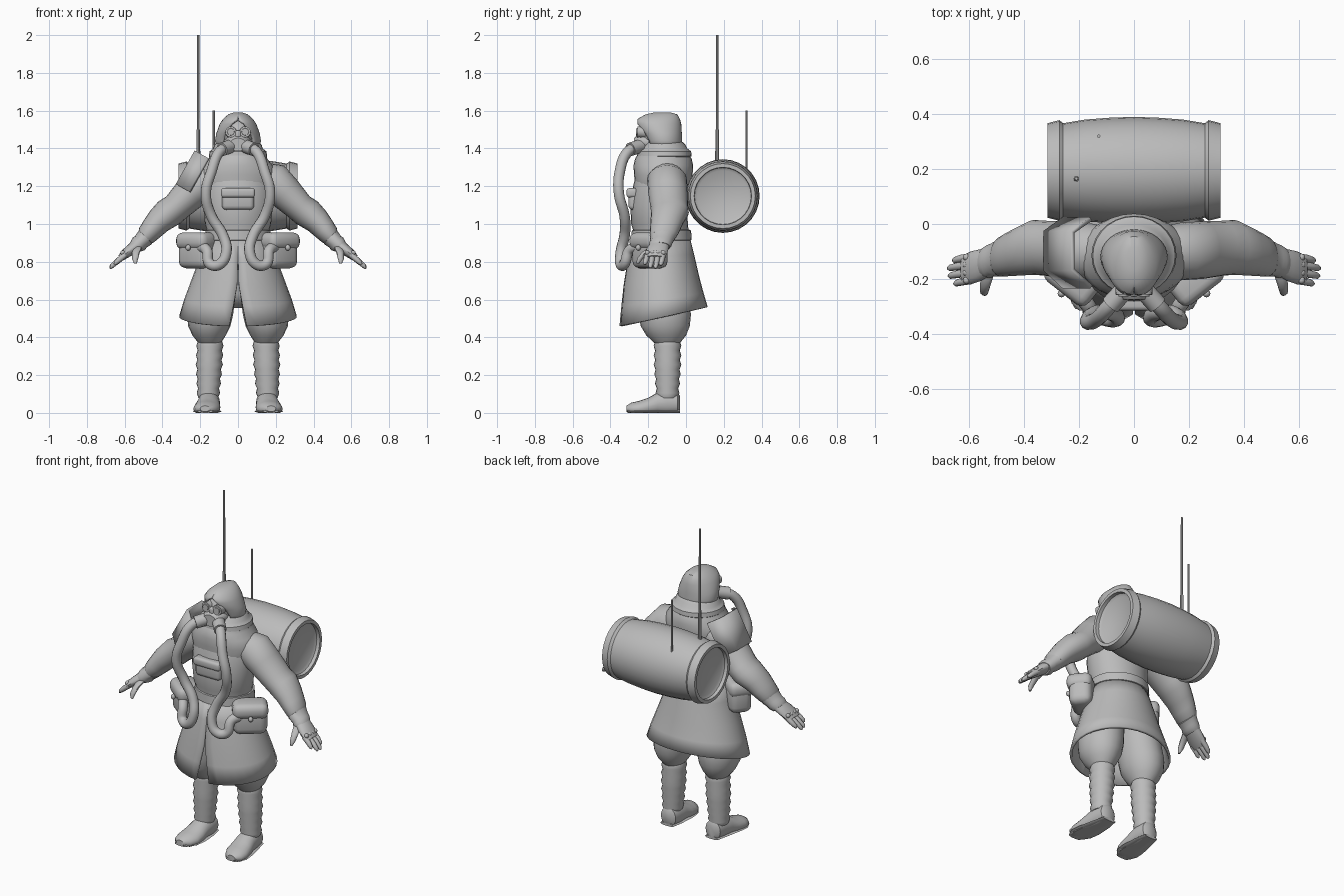
import bpy, bmesh, math
from mathutils import Vector, Matrix

GREY = bpy.data.materials.new("plain_grey")
GREY.diffuse_color = (0.5, 0.5, 0.5, 1)
X, Y, Z = Vector((1, 0, 0)), Vector((0, 1, 0)), Vector((0, 0, 1))


def finish(bm, name, mirror=False, thick=0):
    bmesh.ops.remove_doubles(bm, verts=bm.verts, dist=1e-5)
    bmesh.ops.recalc_face_normals(bm, faces=bm.faces)
    me = bpy.data.meshes.new(name)
    bm.to_mesh(me)
    bm.free()
    me.materials.append(GREY)
    ob = bpy.data.objects.new(name, me)
    bpy.context.collection.objects.link(ob)
    if thick:
        m = ob.modifiers.new("thickness", 'SOLIDIFY')
        m.thickness, m.offset = thick, -1
    if mirror:
        ob.modifiers.new("mirror", 'MIRROR')
    return ob


def loft(name, rings, u=X, v=Y, n=20, mirror=False, floor=False):
    """Closed loft; ring = (x, y, z, radius along u, radius along v)."""
    bm = bmesh.new()
    rows = []
    for x, y, z, a, b in rings:
        row = []
        for i in range(n):
            t = math.tau * i / n
            p = Vector((x, y, z)) + u * a * math.cos(t) + v * b * math.sin(t)
            if floor:
                p.z = max(p.z, 0)
            row.append(bm.verts.new(p))
        rows.append(row)
    for r, s in zip(rows, rows[1:]):
        for i in range(n):
            j = (i + 1) % n
            bm.faces.new((r[i], r[j], s[j], s[i]))
    bm.faces.new(rows[0])
    bm.faces.new(rows[-1])
    return finish(bm, name, mirror)


def shell(name, rings, thick, slope=0, n=32, cap=False):
    """Sheet open at the front; ring = (y, z, rx, ry, half opening angle)."""
    bm = bmesh.new()
    rows = []
    for k, (cy, z, a, b, gap) in enumerate(rings):
        f = slope * k / (len(rings) - 1)
        row = []
        for i in range(n + 1):
            t = -math.pi / 2 + gap + (math.tau - 2 * gap) * i / n
            dy = b * math.sin(t)
            row.append(bm.verts.new((a * math.cos(t), cy + dy, z + f * dy)))
        rows.append(row)
    for r, s in zip(rows, rows[1:]):
        for i in range(n):
            bm.faces.new((r[i], r[i + 1], s[i + 1], s[i]))
    if cap:
        bm.faces.new(rows[-1])
    return finish(bm, name, thick=thick)


def box(name, loc, size, rot=0, bevel=0.02, mirror=False):
    bm = bmesh.new()
    m = Matrix.Translation(loc) @ Matrix.Rotation(rot, 4, 'Z') @ Matrix.Diagonal((*size, 1))
    bmesh.ops.create_cube(bm, size=1, matrix=m)
    bmesh.ops.bevel(bm, geom=bm.edges[:], offset=bevel, segments=3, profile=0.5, affect='EDGES')
    return finish(bm, name, mirror)


def ball(name, loc, size, mirror=False):
    bm = bmesh.new()
    bmesh.ops.create_uvsphere(bm, u_segments=20, v_segments=12, radius=1,
                              matrix=Matrix.Translation(loc) @ Matrix.Diagonal((*size, 1)))
    return finish(bm, name, mirror)


def rod(name, a, b, ra, rb, n=10, mirror=False):
    a, b = Vector(a), Vector(b)
    q = (b - a).to_track_quat('Z', 'Y')
    return loft(name, [(*a, ra, ra), (*b, rb, rb)], q @ X, q @ Y, n, mirror)


# Coat: torso, belt, skirt with front slit, shoulder collar
loft("coat_torso", [(0, -.13, .88, .17, .15), (0, -.13, .95, .16, .145), (0, -.14, 1.0, .175, .15),
                    (0, -.145, 1.1, .185, .15), (0, -.135, 1.2, .185, .145),
                    (0, -.12, 1.3, .16, .135), (0, -.12, 1.38, .11, .11)], n=28)
loft("belt", [(0, -.13, .91, .165, .148), (0, -.13, .915, .175, .16), (0, -.13, .965, .172, .157),
              (0, -.13, .97, .16, .148)], n=28)
shell("coat_skirt", [(-.13, .93, .165, .15, 0), (-.132, .83, .2, .175, .005), (-.13, .7, .248, .2, .02),
                     (-.125, .6, .285, .218, .09), (-.12, .51, .312, .235, .15)], .015, slope=.215)
loft("shoulder_collar", [(0, -.12, 1.21, .195, .15), (0, -.12, 1.26, .205, .155), (0, -.12, 1.31, .185, .158),
                         (0, -.12, 1.345, .155, .15), (0, -.12, 1.365, .15, .138)], n=28)
loft("neck_scarf", [(0, -.115, 1.34, .13, .12), (0, -.115, 1.36, .155, .145), (0, -.115, 1.385, .15, .142),
                    (0, -.115, 1.40, .13, .122), (0, -.115, 1.42, .125, .112), (0, -.115, 1.44, .1, .09)], n=28)
box("chest_pouch", (0, -.275, 1.13), (.17, .06, .11), bevel=.022)
box("chest_pouch_flap", (0, -.285, 1.165), (.18, .06, .05), bevel=.015)

# Head: hood, face, goggles, breathing mask
shell("hood", [(-.115, 1.40, .112, .095, .75), (-.12, 1.44, .122, .1, .72), (-.13, 1.48, .115, .108, .62),
               (-.145, 1.53, .097, .12, .36), (-.145, 1.555, .08, .113, .03), (-.13, 1.58, .052, .085, 0),
               (-.125, 1.59, .025, .045, 0)], .014, cap=True)
ball("face", (0, -.15, 1.47), (.085, .095, .09))
loft("breathing_mask", [(0, -.2, 1.435, .07, .05), (0, -.25, 1.43, .06, .045), (0, -.275, 1.42, .045, .035)], X, Z, 16)
rod("goggle_rim", (.036, -.2, 1.485), (.038, -.258, 1.488), .032, .029, 16, True)
rod("goggle_lens", (.038, -.25, 1.488), (.038, -.264, 1.488), .021, .018, 16, True)
box("nose_bridge", (0, -.245, 1.47), (.03, .04, .05), bevel=.01)
rod("mask_nozzle", (.03, -.235, 1.415), (.085, -.295, 1.395), .036, .036, 16, True)

# Hoses from the mask to the hip bags
PATH = [(.05, -.25, 1.41), (.1, -.31, 1.38), (.14, -.35, 1.28), (.17, -.355, 1.16), (.14, -.325, 1.04),
        (.08, -.325, .94), (.062, -.345, .85), (.1, -.345, .785), (.15, -.325, .79), (.165, -.3, .86), (.2, -.25, .88)]
for side, s in (("left", 1), ("right", -1)):
    cu = bpy.data.curves.new(side + "_hose", 'CURVE')
    cu.dimensions, cu.bevel_depth, cu.bevel_resolution, cu.resolution_u = '3D', .028, 4, 6
    cu.use_fill_caps = True
    sp = cu.splines.new('BEZIER')
    sp.bezier_points.add(len(PATH) - 1)
    for bp, (x, y, z) in zip(sp.bezier_points, PATH):
        bp.co = (s * x, y, z)
        bp.handle_left_type = bp.handle_right_type = 'AUTO'
    cu.materials.append(GREY)
    bpy.context.collection.objects.link(bpy.data.objects.new(side + "_hose", cu))

# Hip bags
TURN = math.radians(38)
box("hip_bag", (.215, -.19, .855), (.19, .13, .18), TURN, .04, True)
box("hip_bag_flap", (.218, -.194, .91), (.2, .145, .09), TURN, .035, True)
ball("hip_bag_button", (.264, -.253, .875), (.014, .014, .016), True)

# Arms, hands
DOWN = Vector((.7, 0, .714))
loft("arm", [(.1, -.1, 1.25, .1, .09), (.17, -.1, 1.235, .105, .105), (.25, -.095, 1.165, .092, .105),
             (.325, -.088, 1.09, .078, .1), (.365, -.085, 1.06, .082, .1), (.42, -.1, 1.015, .07, .088),
             (.455, -.11, .975, .062, .08), (.485, -.12, .94, .054, .072), (.497, -.123, .925, .043, .062)],
     DOWN, Y, mirror=True)
loft("glove_cuff", [(.48, -.12, .94, .04, .06), (.49, -.123, .93, .05, .068), (.515, -.13, .905, .043, .06),
                    (.525, -.135, .895, .046, .062), (.545, -.14, .878, .036, .055)], DOWN, Y, 16, True)
loft("palm", [(.52, -.135, .9, .034, .05), (.56, -.15, .87, .03, .058), (.595, -.16, .843, .026, .06),
              (.62, -.167, .82, .018, .054)], DOWN, Y, 16, True)
for i, tip in enumerate((.655, .675, .678, .66)):
    y = -.21 + .028 * i
    dz = .9 * (tip - .605)
    loft(f"finger_{i + 1}", [(.595, y + .005, .838, .016, .015), ((.6 + tip) / 2, y, .835 - dz / 2, .015, .0145),
                             (tip - .008, y - .006, .835 - dz * .9, .012, .012),
                             (tip, y - .007, .83 - dz, .005, .005)], DOWN, Y, 10, True)
    ball(f"knuckle_{i + 1}", (.61, y + .005, .848), (.013, .013, .013), True)
loft("thumb", [(.53, -.17, .88, .025, .025), (.54, -.215, .85, .02, .02), (.545, -.245, .815, .016, .016),
               (.543, -.255, .79, .007, .007)], X, Y, 10, True)

# Angular shoulder guard on one arm
bm = bmesh.new()
SLIDE, OUT, BASE = Vector((-.1, 0, -.178)), Vector((-.87, 0, .49)), Vector((-.16, 0, 1.35))
rows = [[bm.verts.new(BASE + SLIDE * k + OUT * o + Y * y)
         for y, o in ((.025, 0), (-.025, .08), (-.17, .08), (-.235, 0))] for k in (0, 1)]
for i in range(3):
    bm.faces.new((rows[0][i], rows[0][i + 1], rows[1][i + 1], rows[1][i]))
finish(bm, "shoulder_guard", thick=.016)

# Legs: baggy trousers, wrapped shins, boots
loft("trouser_leg", [(.11, -.12, .78, .1, .12), (.135, -.12, .62, .122, .135), (.148, -.112, .52, .122, .138),
                     (.152, -.11, .46, .112, .13), (.153, -.105, .41, .088, .105), (.15, -.1, .37, .06, .068)],
     mirror=True)
wraps = []
for i in range(13):
    z = .38 - i * .025
    r = (.072 if i % 2 else .064) - .012 * max(0, i - 5) / 7
    wraps.append((.148 + .0008 * i, -.098, z, r, r * 1.02))
loft("shin_wraps", wraps, mirror=True)
loft("boot", [(.152, -.032, .05, .03, .04), (.152, -.045, .05, .05, .06), (.153, -.1, .05, .058, .07),
              (.157, -.15, .045, .06, .063), (.161, -.2, .03, .068, .05), (.166, -.25, .022, .07, .041),
              (.172, -.29, .02, .055, .034), (.175, -.315, .022, .025, .016)], X, Z, mirror=True, floor=True)
loft("boot_sole", [(.152, -.032, .008, .045, .009), (.153, -.1, .008, .06, .009), (.161, -.2, .008, .074, .009),
                   (.168, -.26, .008, .072, .009), (.174, -.31, .008, .04, .009)], X, Z, 16, True, True)

# Barrel on the back with raised rims and sunken ends
half = [(.285, .135), (.295, .15), (.315, .152), (.315, .172), (.272, .183), (.258, .172), (.18, .185), (.09, .192)]
prof = [(-x, r) for x, r in half] + [(0, .195)] + [(x, r) for x, r in reversed(half)]
loft("barrel", [(x, .195, 1.148, r, r) for x, r in prof], Y, Z, 28)

# Antennas
rod("tall_antenna_base", (-.21, .165, 1.3), (-.21, .165, 1.5), .011, .009, 8)
rod("tall_antenna", (-.21, .165, 1.49), (-.21, .165, 2.0), .007, .006, 8)
rod("short_antenna", (-.128, .32, 1.27), (-.128, .32, 1.6), .006, .006, 8)

# Smooth shading with sharp creases kept
bpy.ops.object.select_all(action='DESELECT')
for ob in bpy.context.scene.objects:
    if ob.type == 'MESH':
        ob.select_set(True)
        bpy.context.view_layer.objects.active = ob
bpy.ops.object.shade_smooth_by_angle(angle=math.radians(40))
